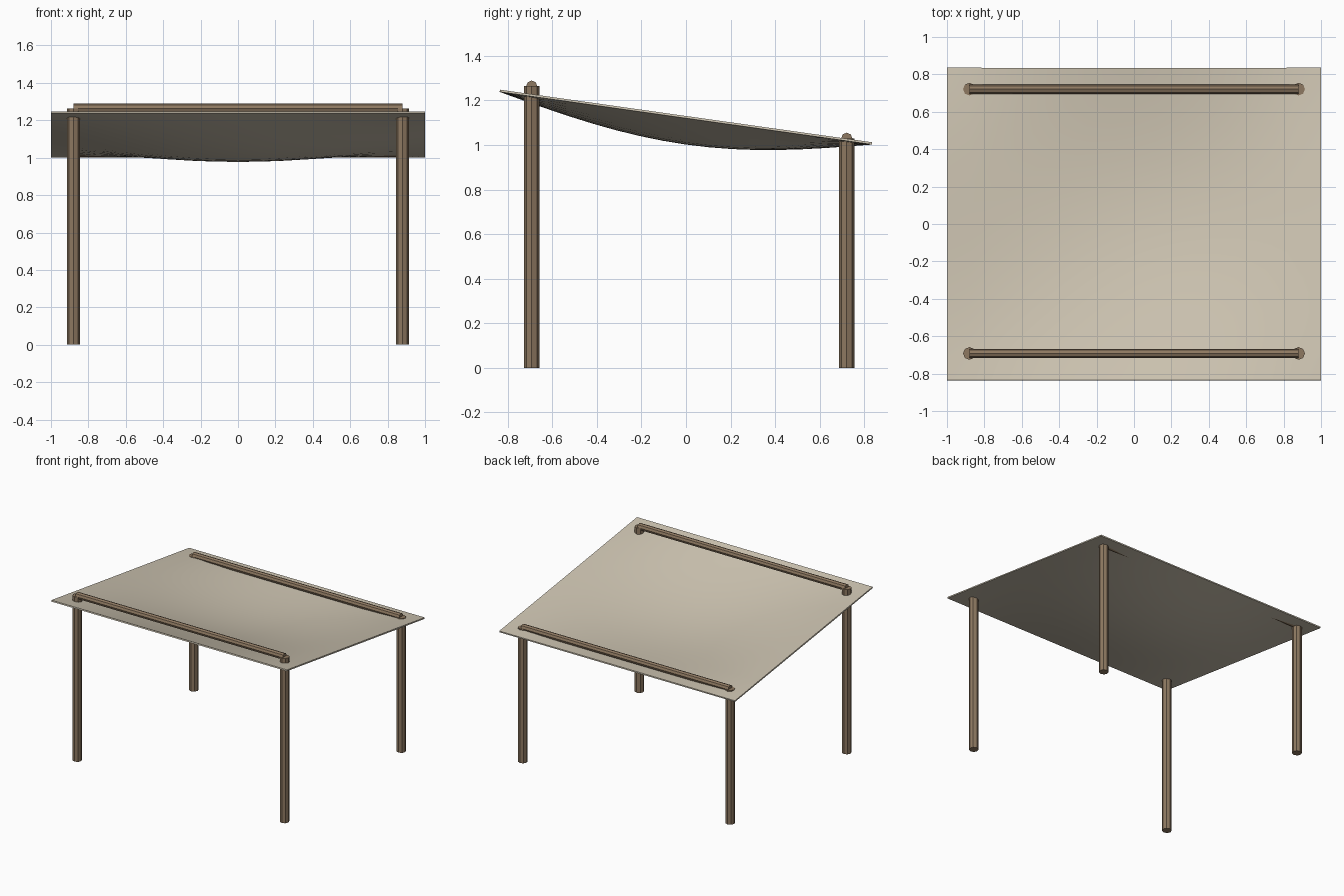
import bpy, bmesh, math

if "Cube" in bpy.data.objects:
    bpy.data.objects.remove(bpy.data.objects["Cube"])


def material(name, color):
    m = bpy.data.materials.new(name)
    m.diffuse_color = (*color, 1)
    m.use_nodes = True
    m.node_tree.nodes["Principled BSDF"].inputs["Base Color"].default_value = m.diffuse_color
    return m


cloth = material("cloth", (0.61, 0.55, 0.44))
wood = material("wood", (0.27, 0.19, 0.12))

HALF_X, HALF_Y = 1.0, 0.835
POST_X, POST_R, RAIL_R = 0.88, 0.034, 0.025


def canopy_height(x, y):
    # sloping plane with straight borders and a sag in the middle
    plane = 1.125 - 0.1413 * y
    sag = 0.118 * math.cos(math.pi / 2 * x / HALF_X) * math.cos(math.pi / 2 * y / HALF_Y)
    return plane - sag


def pole(name, radius, length, location, rotation=(0, 0, 0)):
    bpy.ops.mesh.primitive_cylinder_add(vertices=8, radius=radius, depth=length,
                                        location=location, rotation=rotation)
    ob = bpy.context.object
    ob.name = name
    ob.data.materials.append(wood)
    return ob


# Sagging cloth canopy
bpy.ops.mesh.primitive_grid_add(x_subdivisions=16, y_subdivisions=16, size=2)
canopy = bpy.context.object
canopy.name = "canopy"
for v in canopy.data.vertices:
    x, y = v.co.x * HALF_X, v.co.y * HALF_Y
    v.co = (x, y, canopy_height(x, y))
canopy.data.materials.append(cloth)
thick = canopy.modifiers.new("thickness", 'SOLIDIFY')
thick.thickness = 0.01
thick.offset = 0
bpy.ops.object.modifier_apply(modifier=thick.name)
bpy.ops.object.shade_smooth_by_angle(angle=math.radians(30))

# Posts and top rails: tall pair in front, short pair behind
for row, y, top in (("front", -0.692, 1.264), ("back", 0.721, 1.03)):
    for side, sx in (("left", -1), ("right", 1)):
        pole(f"{row}_{side}_post", POST_R, top, (sx * POST_X, y, top / 2))
    pole(f"{row}_rail", RAIL_R, 2 * POST_X, (0, y, top), (0, math.pi / 2, 0))
